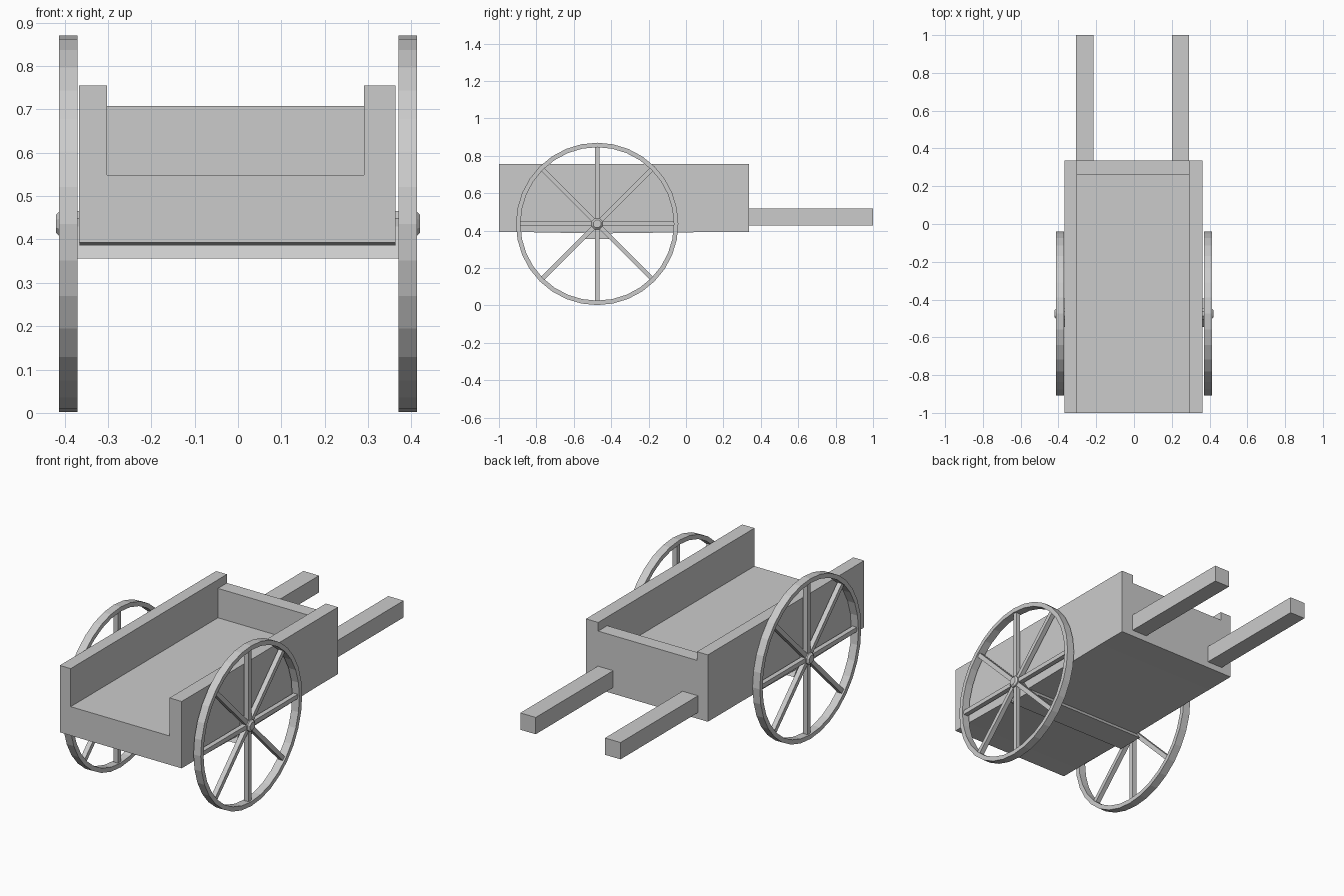
import bpy
from math import cos, sin, pi
from mathutils import Matrix

if "Cube" in bpy.data.objects:
    bpy.data.objects.remove(bpy.data.objects["Cube"])

AXLE_Y, AXLE_Z = -0.475, 0.436


def make(name, verts, faces):
    me = bpy.data.meshes.new(name)
    me.from_pydata(verts, [], faces)
    ob = bpy.data.objects.new(name, me)
    bpy.context.collection.objects.link(ob)
    return ob


def loft(name, rings, capped=True):
    """Skin a list of equal-length point rings; close ends or join last to first."""
    n, m = len(rings[0]), len(rings)
    verts = [p for r in rings for p in r]
    faces = []
    for k in range(m - 1 if capped else m):
        a, b = k * n, (k + 1) % m * n
        faces += [(a + i, a + (i + 1) % n, b + (i + 1) % n, b + i) for i in range(n)]
    if capped:
        faces += [tuple(range(n))[::-1], tuple(range((m - 1) * n, m * n))]
    ob = make(name, verts, faces)
    import bmesh
    bm = bmesh.new()
    bm.from_mesh(ob.data)
    bmesh.ops.recalc_face_normals(bm, faces=bm.faces)
    bm.to_mesh(ob.data)
    bm.free()
    return ob


def box(name, x0, x1, y0, y1, z0, z1):
    return loft(name, [[(x0, y, z0), (x1, y, z0), (x1, y, z1), (x0, y, z1)] for y in (y0, y1)])


def prism_x(name, profile, x0, x1):
    return loft(name, [[(x, y, z) for y, z in profile] for x in (x0, x1)])


def circle_x(x, r, n, offset=0.0):
    return [(x, AXLE_Y + r * sin(2 * pi * i / n + offset),
             AXLE_Z + r * cos(2 * pi * i / n + offset)) for i in range(n)]


# Cart bed: U-shaped section with thick floor and two side walls
section = [(-.367, .393), (.363, .393), (.363, .755), (.29, .755),
           (.29, .549), (-.302, .549), (-.302, .755), (-.367, .755)]
loft("cart_bed", [[(x, y, z) for x, z in section] for y in (-1, .337)])
box("end_wall", -.302, .29, .26, .337, .549, .708)

# Shallow belly under the bed and the axle beam
prism_x("bed_underside", [(-.95, .394), (AXLE_Y, .385), (.25, .394)], -.365, .363)
prism_x("axle_beam", [(-.545, .356), (-.395, .356), (-.445, .43), (-.505, .43)], -.37, .37)

# Push handles
for name, x0, x1 in (("left_handle", -.308, -.215), ("right_handle", .2, .292)):
    box(name, x0, x1, .337, 1, .427, .518)

# Wheels: rim, eight spokes and a chamfered hub on each side
for side, s in (("left", -1), ("right", 1)):
    loft(f"{side}_wheel_rim", [circle_x(s * x, r, 32) for x, r in
                               ((.37, .434), (.413, .434), (.413, .41), (.37, .41))], capped=False)
    loft(f"{side}_wheel_hub", [circle_x(s * x, r, 8, pi / 8) for x, r in
                               ((.355, .032), (.411, .032), (.42, .022))])
    for k in range(4):
        spoke = box(f"{side}_spoke_pair_{k + 1}", -.013, .013, -.012, .012, -.414, .414)
        spoke.data.transform(Matrix.Translation((s * .391, AXLE_Y, AXLE_Z))
                             @ Matrix.Rotation(k * pi / 4, 4, 'X'))
